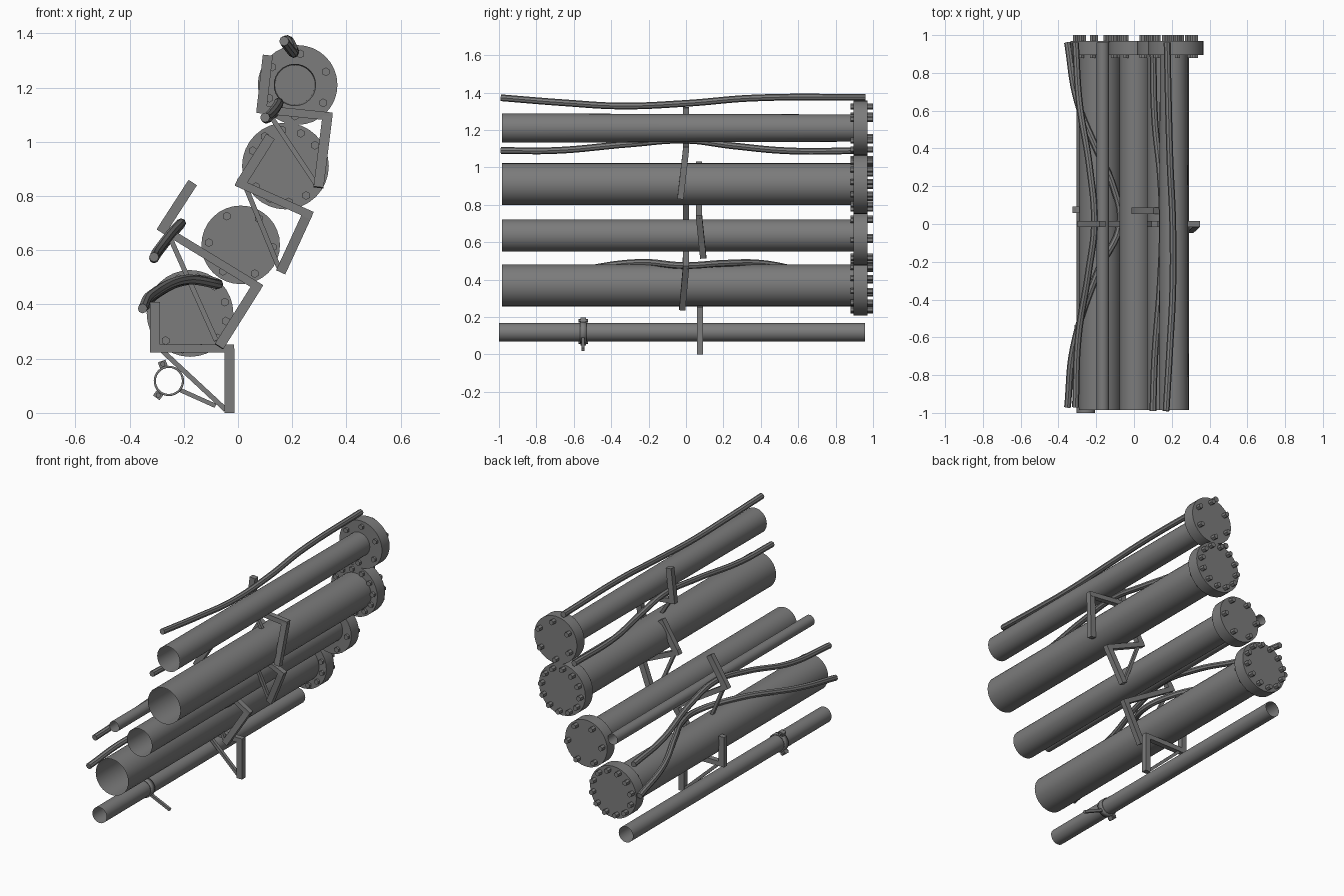
import bpy, bmesh, math
from mathutils import Vector, Matrix

cube = bpy.data.objects.get("Cube")
if cube:
    bpy.data.objects.remove(cube, do_unlink=True)

grey = bpy.data.materials.new("dull grey metal")
grey.use_nodes = True
COLOR = (0.2, 0.2, 0.2, 1)
grey.diffuse_color = COLOR
grey.node_tree.nodes["Principled BSDF"].inputs["Base Color"].default_value = COLOR


def finish(bm, name, smooth=True):
    mesh = bpy.data.meshes.new(name)
    bm.to_mesh(mesh)
    bm.free()
    mesh.materials.append(grey)
    obj = bpy.data.objects.new(name, mesh)
    bpy.context.collection.objects.link(obj)
    if smooth:
        bpy.ops.object.select_all(action='DESELECT')
        obj.select_set(True)
        bpy.context.view_layer.objects.active = obj
        bpy.ops.object.shade_smooth_by_angle()
    return obj


def rod(bm, a, b, r, r2=None, sides=32, caps=True):
    """Cylinder between two points; r is the radius at a, r2 at b."""
    a, b = Vector(a), Vector(b)
    turn = (b - a).to_track_quat('Z', 'Y').to_matrix().to_4x4()
    bmesh.ops.create_cone(bm, cap_ends=caps, segments=sides, radius1=r,
                          radius2=r if r2 is None else r2, depth=(b - a).length,
                          matrix=Matrix.Translation((a + b) / 2) @ turn)


def bar(bm, a, b, width, depth):
    """Rectangular bar between two points, with its depth along y."""
    a, b = Vector(a), Vector(b)
    along = (b - a).normalized()
    side = along.cross(Vector((0, 1, 0))).normalized()
    back = side.cross(along)
    turn = Matrix((side, back, along)).transposed().to_4x4()
    size = Matrix.Diagonal((width, depth, (b - a).length, 1))
    bmesh.ops.create_cube(bm, size=1, matrix=Matrix.Translation((a + b) / 2) @ turn @ size)


# Open pipes: name, x, z, front radius, back radius, y start, y end
for name, x, z, r, r2, y0, y1 in [
        ("top_pipe", 0.21, 1.21, 0.078, 0.073, -0.985, 0.9),
        ("upper_pipe", 0.18, 0.91, 0.112, 0.112, -0.985, 0.9),
        ("middle_pipe", 0.01, 0.636, 0.086, 0.086, -0.985, 0.9),
        ("lower_pipe", -0.18, 0.369, 0.112, 0.112, -0.985, 0.9),
        ("side_tube", -0.165, 0.688, 0.033, 0.033, -0.985, 0.96),
        ("bottom_pipe", -0.255, 0.118, 0.049, 0.049, -1.0, 0.957)]:
    bm = bmesh.new()
    rod(bm, (x, y0, z), (x, y1, z), r, r2, caps=False)
    finish(bm, name)

# Bolted end flanges: name, x, z, radius, bolt circle, bolt count, first angle
for name, x, z, r, ring, count, phase in [
        ("top_flange", 0.22, 1.21, 0.147, 0.115, 6, 25),
        ("upper_flange", 0.175, 0.911, 0.16, 0.133, 12, 5),
        ("middle_flange", 0.01, 0.62, 0.145, 0.118, 6, -4),
        ("lower_flange", -0.177, 0.367, 0.16, 0.135, 12, -12)]:
    bm = bmesh.new()
    rod(bm, (x, 0.895, z), (x, 0.97, z), r)
    finish(bm, name)
    bm = bmesh.new()
    for i in range(count):
        t = math.radians(phase) + math.tau * i / count
        bx, bz = x + ring * math.cos(t), z + ring * math.sin(t)
        rod(bm, (bx, 0.88, bz), (bx, 1.0, bz), 0.016, sides=6)
    finish(bm, name + "_bolts", smooth=False)

# Brackets: upright tip, two corners and leg tip (x, z), then y at top and at leg tip
for name, pts, y0, y1 in [
        ("top_bracket", [(0.11, 1.32), (0.087, 1.12), (0.33, 1.095), (0.297, 0.832)], 0.0, -0.03),
        ("upper_bracket", [(0.145, 1.08), (0.01, 0.845), (0.257, 0.735), (0.158, 0.52)], 0.07, 0.092),
        ("middle_bracket", [(-0.167, 0.85), (-0.277, 0.68), (0.07, 0.468), (-0.07, 0.245)], 0.0, -0.02),
        ("lower_bracket", [(-0.307, 0.41), (-0.307, 0.238), (-0.032, 0.238), (-0.032, 0.0)], 0.075, 0.075)]:
    if name == "upper_bracket":
        pts[0] = (0.12, 1.02)
    tip, c1, c2, foot = [Vector((px, y0, pz)) for px, pz in pts]
    foot.y = y1
    over = (c2 - c1).normalized() * 0.018
    bm = bmesh.new()
    bar(bm, tip, c1, 0.037, 0.033)
    bar(bm, c1 - over, c2 + over, 0.03, 0.033)
    bar(bm, c2, foot, 0.037, 0.033)
    bar(bm, c1 + over, foot + (c1 - foot) * 0.05, 0.018, 0.02)
    finish(bm, name, smooth=False)

# Clamp band with ears, cross bolts and a stay rod on the bottom pipe
CX, CY, CZ = -0.255, -0.55, 0.118
bm = bmesh.new()
rod(bm, (CX, CY - 0.018, CZ), (CX, CY + 0.018, CZ), 0.056)
inner = [f for f in bm.faces if len(f.verts) > 4]
bmesh.ops.delete(bm, geom=inner, context='FACES')
band = finish(bm, "clamp_band")
solid = band.modifiers.new("thickness", 'SOLIDIFY')
solid.thickness = 0.008
bm = bmesh.new()
for angle in (110, 233):
    t = math.radians(angle)
    d = Vector((math.cos(t), 0, math.sin(t)))
    c = Vector((CX, CY, CZ))
    bar(bm, c + d * 0.052, c + d * 0.078, 0.03, 0.03)
    p = c + d * 0.066
    rod(bm, p - Vector((0, 0.026, 0)), p + Vector((0, 0.026, 0)), 0.01, sides=6)
bar(bm, (-0.215, CY, 0.085), (-0.083, CY, 0.026), 0.016, 0.016)
finish(bm, "clamp_ears_and_stay", smooth=False)

# Flexible hoses following the pipes
HOSES = {
    "top_hose": [(0.17, -0.99, 1.372), (0.19, -0.65, 1.345), (0.205, -0.35, 1.328),
                 (0.205, 0, 1.342), (0.19, 0.35, 1.37), (0.175, 0.96, 1.375)],
    "upper_hose": [(0.1, -0.99, 1.09), (0.11, -0.7, 1.09), (0.14, -0.3, 1.125),
                   (0.15, 0, 1.145), (0.14, 0.25, 1.115), (0.11, 0.55, 1.088), (0.1, 0.96, 1.09)],
    "middle_hose": [(-0.31, -0.97, 0.575), (-0.295, -0.6, 0.6), (-0.24, -0.25, 0.67),
                    (-0.21, 0, 0.7), (-0.235, 0.3, 0.67), (-0.29, 0.65, 0.6), (-0.31, 0.96, 0.57)],
    "lower_hose": [(-0.352, -0.97, 0.385), (-0.32, -0.65, 0.435), (-0.19, -0.25, 0.492),
                   (-0.075, 0, 0.475), (-0.11, 0.2, 0.487), (-0.2, 0.4, 0.487),
                   (-0.3, 0.65, 0.44), (-0.352, 0.96, 0.385)],
}
for name, path in HOSES.items():
    curve = bpy.data.curves.new(name, 'CURVE')
    curve.dimensions = '3D'
    curve.bevel_depth = 0.018
    curve.bevel_resolution = 2
    curve.use_fill_caps = True
    curve.resolution_u = 8
    spline = curve.splines.new('BEZIER')
    spline.bezier_points.add(len(path) - 1)
    for point, co in zip(spline.bezier_points, path):
        point.co = co
        point.handle_left_type = point.handle_right_type = 'AUTO'
    curve.materials.append(grey)
    obj = bpy.data.objects.new(name, curve)
    bpy.context.collection.objects.link(obj)
    bpy.ops.object.select_all(action='DESELECT')
    obj.select_set(True)
    bpy.context.view_layer.objects.active = obj
    bpy.ops.object.convert(target='MESH')
    bpy.ops.object.shade_smooth_by_angle()
